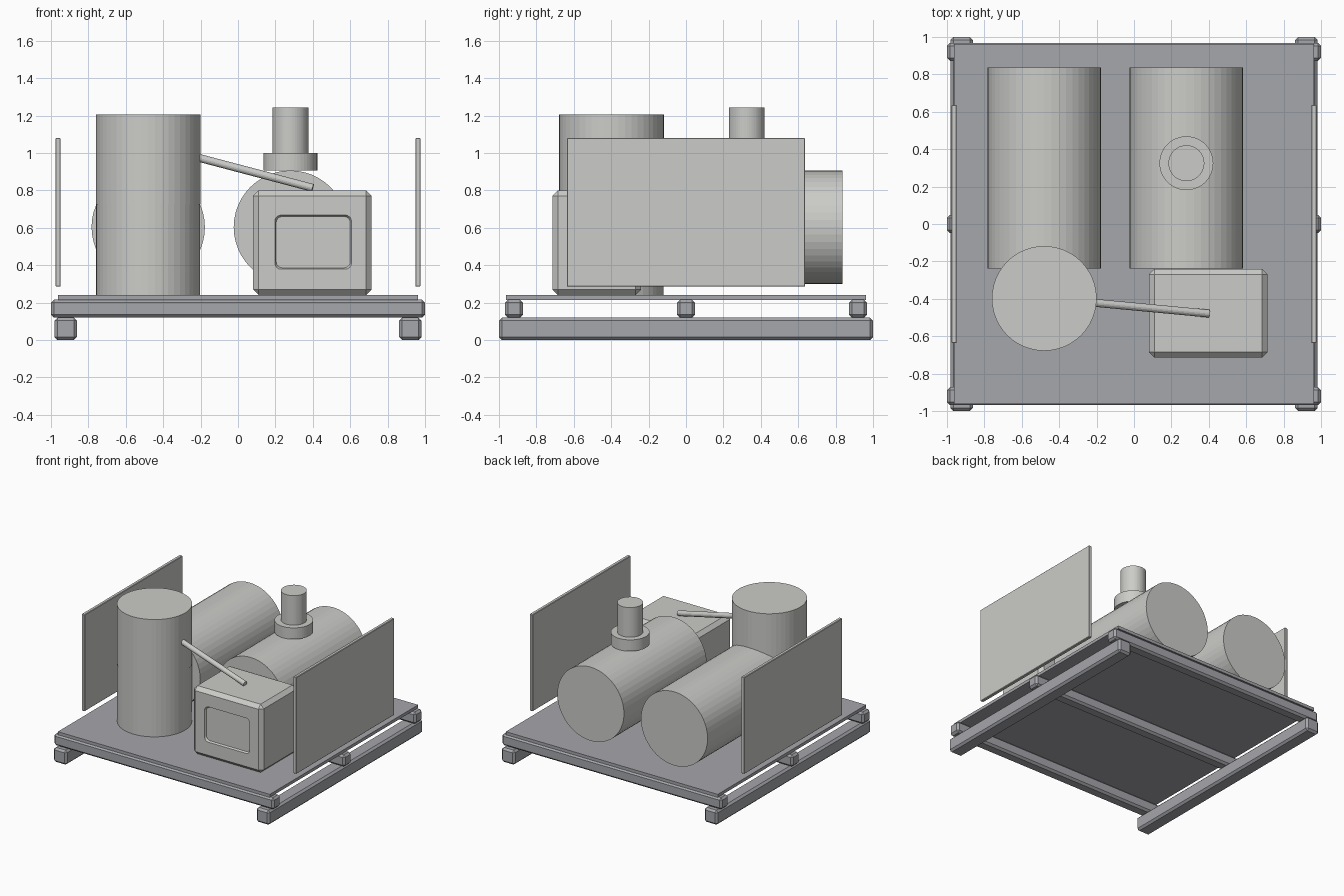
import bpy
import bmesh
from mathutils import Matrix, Vector

if "Cube" in bpy.data.objects:
    bpy.data.objects.remove(bpy.data.objects["Cube"], do_unlink=True)


def material(name, colour):
    mat = bpy.data.materials.new(name)
    mat.use_nodes = True
    mat.diffuse_color = (*colour, 1)
    mat.node_tree.nodes["Principled BSDF"].inputs["Base Color"].default_value = (*colour, 1)
    return mat


FRAME = material("steel grey", (0.38, 0.385, 0.41))
EQUIPMENT = material("light grey", (0.6, 0.6, 0.58))


def finish(name, bm, mat):
    mesh = bpy.data.meshes.new(name)
    bm.to_mesh(mesh)
    bm.free()
    obj = bpy.data.objects.new(name, mesh)
    bpy.context.collection.objects.link(obj)
    mesh.materials.append(mat)
    return obj


def box(name, low, high, mat, chamfer=0.0):
    low, high = Vector(low), Vector(high)
    bm = bmesh.new()
    bmesh.ops.create_cube(bm, size=1)
    bmesh.ops.scale(bm, vec=high - low, verts=bm.verts)
    bmesh.ops.translate(bm, vec=(low + high) / 2, verts=bm.verts)
    if chamfer:
        bmesh.ops.bevel(bm, geom=bm.edges[:], offset=chamfer, segments=1, affect='EDGES')
    return finish(name, bm, mat)


def cylinder(name, start, end, radius, mat, sides=48):
    start, end = Vector(start), Vector(end)
    axis = end - start
    turn = axis.to_track_quat('Z', 'Y').to_matrix().to_4x4()
    bm = bmesh.new()
    bmesh.ops.create_cone(bm, cap_ends=True, segments=sides, radius1=radius,
                          radius2=radius, depth=axis.length,
                          matrix=Matrix.Translation((start + end) / 2) @ turn)
    return finish(name, bm, mat)


# Base frame: two skids, three cross beams and the deck
for side, x in (("left", 0.922), ("right", -0.922)):
    box(side + "_skid", (x - 0.06, -1, 0), (x + 0.06, 1, 0.119), FRAME, 0.016)
for place, y in (("front", -0.92), ("middle", 0), ("back", 0.92)):
    box(place + "_cross_beam", (-1, y - 0.048, 0.119), (1, y + 0.048, 0.215), FRAME, 0.016)
box("deck", (-0.963, -0.963, 0.215), (0.963, 0.963, 0.24), FRAME)

# Side panels
for side, x in (("left", 0.962), ("right", -0.962)):
    box(side + "_panel", (x - 0.014, -0.637, 0.285), (x + 0.014, 0.637, 1.08), EQUIPMENT, 0.004)

# Two lying tanks, with a stepped dome on the left one
for side, x in (("left", 0.28), ("right", -0.48)):
    cylinder(side + "_lying_tank", (x, -0.237, 0.603), (x, 0.838, 0.603), 0.303, EQUIPMENT)
cylinder("dome_collar", (0.28, 0.325, 0.907), (0.28, 0.325, 1.0), 0.144, EQUIPMENT)
cylinder("dome_stack", (0.28, 0.325, 1.0), (0.28, 0.325, 1.243), 0.096, EQUIPMENT)

# Standing tank in two sections
cylinder("standing_tank_lower", (-0.48, -0.398, 0.24), (-0.48, -0.398, 0.723), 0.278, EQUIPMENT)
cylinder("standing_tank_upper", (-0.48, -0.398, 0.723), (-0.48, -0.398, 1.205), 0.28, EQUIPMENT)

# Control cabinet with a shallow rounded recess in its front
cabinet = box("cabinet", (0.08, -0.715, 0.24), (0.715, -0.24, 0.8), EQUIPMENT, 0.03)
bm = bmesh.new()
bmesh.ops.create_cube(bm, size=1)
bmesh.ops.scale(bm, vec=(0.425, 0.03, 0.305), verts=bm.verts)
corners = [e for e in bm.edges if abs(e.verts[0].co.y - e.verts[1].co.y) > 0.01]
bmesh.ops.bevel(bm, geom=corners, offset=0.035, segments=4, profile=0.5, affect='EDGES')
inner = [v for v in bm.verts if v.co.y > 0]
bmesh.ops.scale(bm, vec=(0.93, 1, 0.9), verts=inner)
bmesh.ops.translate(bm, vec=(0.402, -0.715, 0.523), verts=bm.verts)
bmesh.ops.recalc_face_normals(bm, faces=bm.faces)
cutter = finish("recess_cutter", bm, EQUIPMENT)
cutter.hide_render = True
cut = cabinet.modifiers.new("recess", 'BOOLEAN')
cut.operation = 'DIFFERENCE'
cut.solver = 'EXACT'
cut.object = cutter
bpy.context.view_layer.objects.active = cabinet
bpy.ops.object.modifier_apply(modifier="recess")
bpy.data.objects.remove(cutter, do_unlink=True)

# Pipe from the standing tank down to the cabinet
cylinder("pipe", (-0.26, -0.417, 0.987), (0.4, -0.479, 0.813), 0.021, EQUIPMENT, 16)
